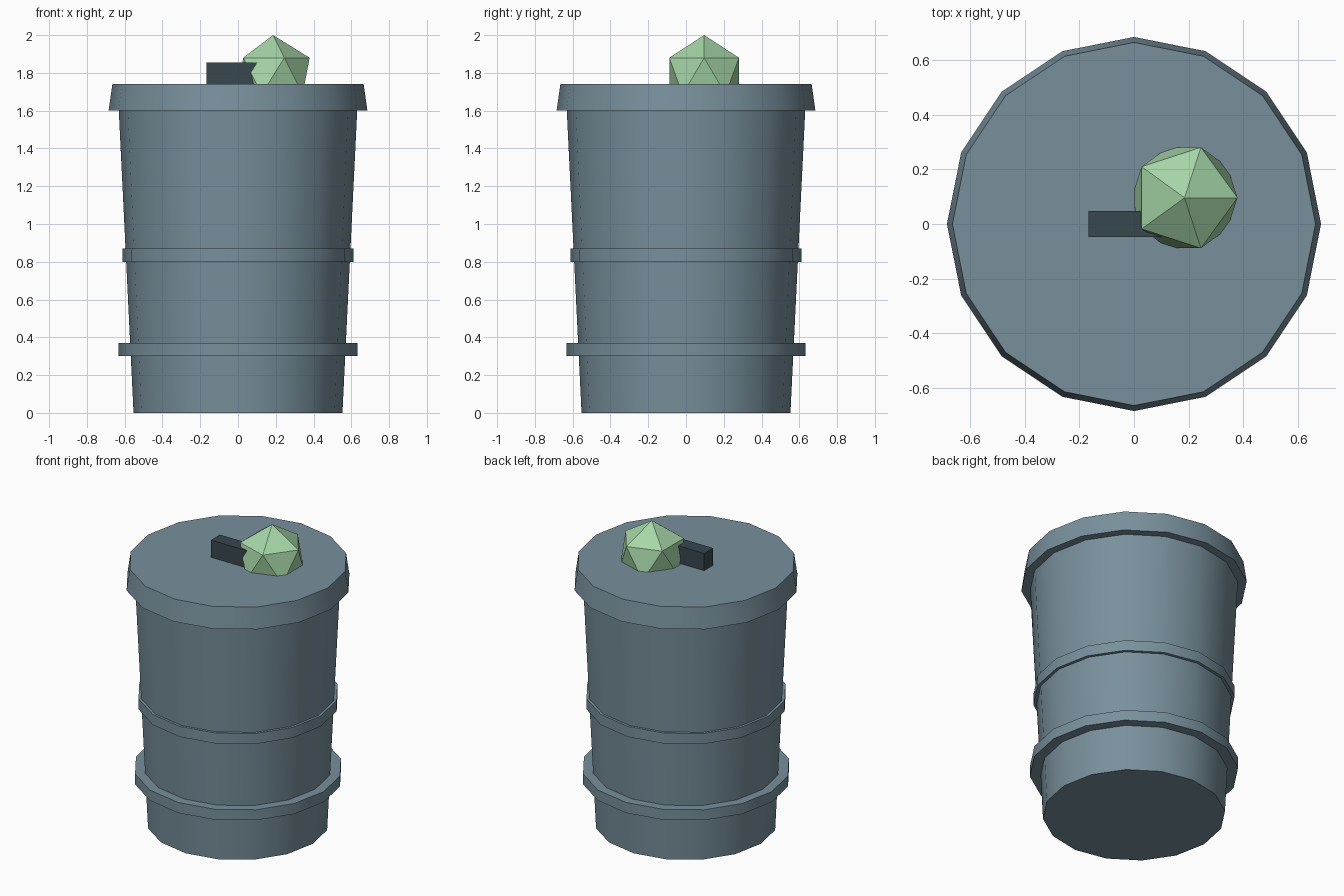
import bpy
import math

cube = bpy.data.objects.get("Cube")
if cube:
    bpy.data.objects.remove(cube, do_unlink=True)


def material(name, color):
    mat = bpy.data.materials.new(name)
    mat.use_nodes = True
    rgba = (*color, 1.0)
    mat.diffuse_color = rgba
    mat.node_tree.nodes["Principled BSDF"].inputs["Base Color"].default_value = rgba
    return mat


def finish(name, mat, smooth=False):
    obj = bpy.context.object
    obj.name = name
    obj.data.materials.append(mat)
    if smooth:
        bpy.ops.object.shade_smooth_by_angle(angle=math.radians(30))
    return obj


def drum(name, r_bottom, r_top, z_bottom, z_top, mat):
    """Sixteen-sided closed section, tapered from bottom to top."""
    bpy.ops.mesh.primitive_cone_add(
        vertices=16, radius1=r_bottom, radius2=r_top,
        depth=z_top - z_bottom, location=(0, 0, (z_bottom + z_top) / 2))
    return finish(name, mat, smooth=True)


steel = material("blue grey steel", (0.188, 0.279, 0.332))
dark = material("dark slate", (0.038, 0.063, 0.078))
green = material("pale green", (0.376, 0.672, 0.386))

# Tapered can body, two hoops and the overhanging lid
drum("can_body", 0.553, 0.635, 0.0, 1.68, steel)
drum("lower_hoop", 0.633, 0.633, 0.30, 0.37, steel)
drum("upper_hoop", 0.612, 0.612, 0.80, 0.87, steel)
drum("lid", 0.685, 0.665, 1.60, 1.74, steel)

# Block handle on the lid
bpy.ops.mesh.primitive_cube_add(size=1, location=(0, 0, 1.79))
bpy.context.object.scale = (0.335, 0.095, 0.13)
finish("lid_handle", dark)

# Faceted lump resting in the lid beside the handle
bpy.ops.mesh.primitive_ico_sphere_add(
    subdivisions=1, radius=0.217, location=(0.185, 0.096, 1.783))
finish("green_lump", green)
